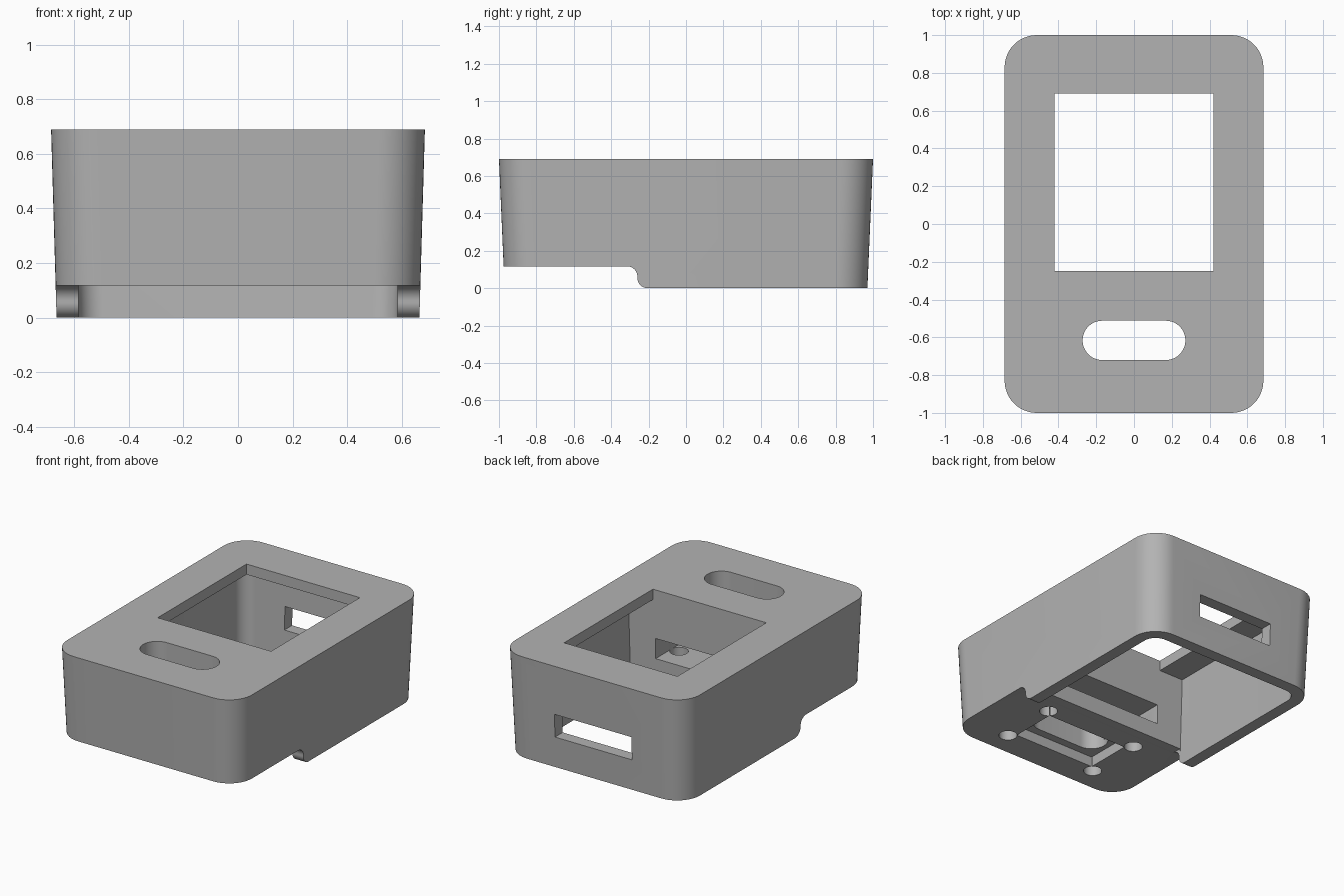
import bpy
import bmesh
from math import sin, cos, pi

cube = bpy.data.objects.get("Cube")
if cube:
    bpy.data.objects.remove(cube, do_unlink=True)

grey = bpy.data.materials.new("plain grey plastic")
grey.use_nodes = True
colour = (0.45, 0.45, 0.45, 1)
grey.diffuse_color = colour
grey.node_tree.nodes["Principled BSDF"].inputs["Base Color"].default_value = colour


def arc(cx, cy, r, start, end, steps=12):
    """Points along a circular arc, angles in quarter turns."""
    angles = [(start + (end - start) * i / steps) * pi / 2 for i in range(steps + 1)]
    return [(cx + r * cos(a), cy + r * sin(a)) for a in angles]


def rounded(hx, front, back, r_front, r_back):
    """Rectangle outline with separate front and back corner radii."""
    points = []
    corners = [(1, back, r_back), (-1, back, r_back), (-1, front, r_front), (1, front, r_front)]
    for quarter, (side, y, r) in enumerate(corners):
        inward = -1 if quarter < 2 else 1
        if r:
            points += arc(side * (hx - r), y + inward * r, r, quarter, quarter + 1)
        else:
            points.append((side * hx, y))
    return points


def loft(name, lower, upper):
    """Solid between two matching rings of 3D points."""
    bm = bmesh.new()
    a = [bm.verts.new(p) for p in lower]
    b = [bm.verts.new(p) for p in upper]
    bm.faces.new(a)
    bm.faces.new(b)
    for i in range(len(a)):
        j = (i + 1) % len(a)
        bm.faces.new((a[i], a[j], b[j], b[i]))
    bmesh.ops.recalc_face_normals(bm, faces=bm.faces)
    mesh = bpy.data.meshes.new(name)
    bm.to_mesh(mesh)
    bm.free()
    mesh.materials.append(grey)
    obj = bpy.data.objects.new(name, mesh)
    bpy.context.collection.objects.link(obj)
    return obj


def upright(name, low_outline, z0, z1, high_outline=None):
    high = high_outline or low_outline
    return loft(name, [(x, y, z0) for x, y in low_outline], [(x, y, z1) for x, y in high])


def box(name, hx, y0, y1, z0, z1):
    return upright(name, rounded(hx, y0, y1, 0, 0), z0, z1)


# Drafted outer shell with rounded corners
case = upright("device_case", rounded(0.665, -0.97, 0.97, 0.17, 0.17), 0, 0.69,
               rounded(0.685, -1, 1, 0.17, 0.17))

cutters = []
# Main compartment, open underneath
cutters.append(upright("compartment", rounded(0.583, -0.25, 0.888, 0, 0.09), -0.02, 0.62,
                       rounded(0.603, -0.25, 0.915, 0, 0.09)))
# Step under the front, with an S-shaped end
step = [(-1.2, -0.1), (-0.205, -0.1)]
step += arc(-0.205, 0.055, 0.055, 3, 2)
step += arc(-0.315, 0.062, 0.055, 0, 1)
step += [(-1.2, 0.117)]
cutters.append(loft("front_step", [(-1, y, z) for y, z in step], [(1, y, z) for y, z in step]))
cutters.append(box("step_gap", 0.585, -0.4, -0.1, -0.1, 0.117))
# Screen opening in the top and connector window in the back
cutters.append(box("screen_opening", 0.42, -0.25, 0.69, 0.5, 0.8))
cutters.append(box("connector_window", 0.285, 0.8, 1.1, 0.205, 0.36))
# Button slot, its pocket underneath and the cable passage behind
cutters.append(upright("button_slot", rounded(0.272, -0.72, -0.512, 0.1035, 0.1035), 0.1, 0.8))
cutters.append(box("button_pocket", 0.305, -0.775, -0.457, 0, 0.185))
cutters.append(box("cable_passage", 0.4, -0.616, -0.2, 0.23, 0.365))
# Four screw holes around the pocket
for x in (-0.345, 0.345):
    for y in (-0.813, -0.419):
        cutters.append(upright("screw_hole", arc(x, y, 0.057, 0, 4, 32)[:-1], 0, 0.3))

# Cut everything out of the shell
for cutter in cutters:
    cutter.hide_render = True
    mod = case.modifiers.new(cutter.name, "BOOLEAN")
    mod.operation = "DIFFERENCE"
    mod.solver = "EXACT"
    mod.object = cutter
bpy.context.view_layer.update()
graph = bpy.context.evaluated_depsgraph_get()
finished = bpy.data.meshes.new_from_object(case.evaluated_get(graph))
case.modifiers.clear()
case.data = finished
for cutter in cutters:
    bpy.data.objects.remove(cutter, do_unlink=True)

# One colour throughout, smooth corners and sharp edges
finished.materials.clear()
finished.materials.append(grey)
for face in finished.polygons:
    face.material_index = 0
bpy.ops.object.select_all(action="DESELECT")
case.select_set(True)
bpy.context.view_layer.objects.active = case
bpy.ops.object.shade_smooth_by_angle(angle=pi / 6)
